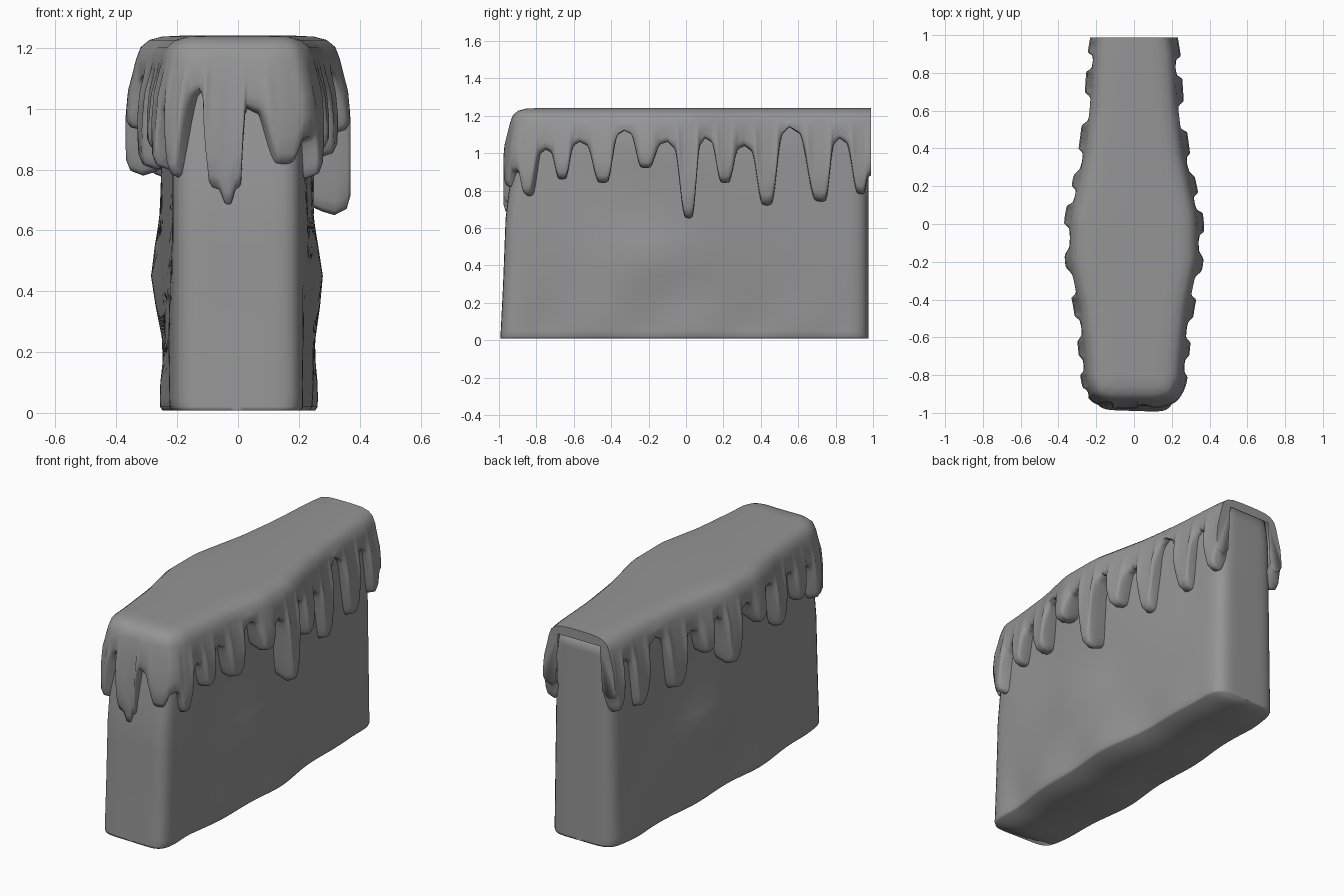
import bpy, bmesh, math
from mathutils import Vector

if "Cube" in bpy.data.objects:
    bpy.data.objects.remove(bpy.data.objects["Cube"])

grey = bpy.data.materials.new("mid_grey")
grey.diffuse_color = (0.3, 0.3, 0.3, 1)
grey.use_nodes = True
grey.node_tree.nodes["Principled BSDF"].inputs["Base Color"].default_value = grey.diffuse_color


def lerp_table(table, t):
    """Linear lookup in a list of (t, value) sorted by t."""
    if t <= table[0][0]:
        return table[0][1]
    for (a, va), (b, vb) in zip(table, table[1:]):
        if t <= b:
            return va + (vb - va) * (t - a) / (b - a)
    return table[-1][1]


def smoothstep(u):
    u = max(0.0, min(1.0, u))
    return u * u * (3 - 2 * u)


def resample(points, count, passes):
    """Evenly spaced, smoothed samples along an open polyline."""
    pts = [Vector(p) for p in points]
    dist = [0.0]
    for a, b in zip(pts, pts[1:]):
        dist.append(dist[-1] + (b - a).length)
    tx = [(d, p.x) for d, p in zip(dist, pts)]
    ty = [(d, p.y) for d, p in zip(dist, pts)]
    out = [Vector((lerp_table(tx, dist[-1] * i / (count - 1)),
                   lerp_table(ty, dist[-1] * i / (count - 1)))) for i in range(count)]
    for _ in range(passes):
        out = [out[0]] + [(out[i - 1] + out[i] * 2 + out[i + 1]) / 4
                          for i in range(1, count - 1)] + [out[-1]]
    return out


def mirrored(half):
    """Continue a right-hand outline round to the left."""
    return half + [(-x, y) for x, y in reversed(half)]


def finish(bm, name, angle):
    bmesh.ops.recalc_face_normals(bm, faces=bm.faces)
    mesh = bpy.data.meshes.new(name)
    bm.to_mesh(mesh)
    bm.free()
    mesh.materials.append(grey)
    obj = bpy.data.objects.new(name, mesh)
    bpy.context.collection.objects.link(obj)
    bpy.ops.object.select_all(action='DESELECT')
    obj.select_set(True)
    bpy.context.view_layer.objects.active = obj
    bpy.ops.object.shade_smooth_by_angle(angle=math.radians(angle))


# slab body: lofted rings, bulging sides, leaning front
half = [(0.0, 0.975), (0.15, 0.975), (0.19, 0.955), (0.203, 0.9), (0.212, 0.7), (0.236, 0.3),
        (0.248, 0), (0.246, -0.3), (0.23, -0.6), (0.215, -0.9), (0.2, -0.975), (0.17, -0.99)]
outline = resample(mirrored(half), 181, 4)
front_lean = [(0, 0), (0.3, 0.015), (0.7, 0.03), (0.95, 0.07), (1.2, 0.11)]
levels = [0.008, 0.02, 0.05, 0.1, 0.17, 0.25, 0.35, 0.45, 0.55, 0.65, 0.8, 0.95, 1.05, 1.12, 1.2]
bm = bmesh.new()
rings = []
for z in levels:
    ring = []
    for p in outline:
        side = 1 if p.x > 0 else -1
        flank = smoothstep((0.93 - abs(p.y)) / 0.2)
        bump = 0.036 * math.exp(-((z - 0.45) / 0.15) ** 2 - ((p.y + 0.15 * side) / 0.25) ** 2)
        bump += 0.012 * math.sin(11 * p.y + side) * math.exp(-((z - 0.08) / 0.12) ** 2)
        bump += 0.007 * math.sin(5 * p.y + 6 * z + 2 * side)
        k = 1 + flank * bump / 0.24
        k += smoothstep((p.y - 0.6) / 0.3) * 0.08 * (0.5 - z)    # back end narrows upward
        k *= 1 - 0.12 * smoothstep((z - 1.08) / 0.1)
        if z < 0.01:
            k -= 0.03
        y = p.y
        if y < 0:
            y += lerp_table(front_lean, z) * smoothstep(-y) - 0.03 * p.x * smoothstep(-y * 4 - 3)
        ring.append(bm.verts.new((p.x * k, y, z)))
    rings.append(ring)
n = len(outline)
# the last sample of each ring repeats the first; they are welded below
for a, b in zip(rings, rings[1:]):
    for i in range(n - 1):
        bm.faces.new((a[i], a[i + 1], b[i + 1], b[i]))
# bottom and top closed by cross strips
for ring in (rings[0], rings[-1]):
    for i in range(n // 2 - 1):
        bm.faces.new((ring[i], ring[i + 1], ring[n - 2 - i], ring[n - 1 - i]))
    bm.faces.new((ring[n // 2 - 1], ring[n // 2], ring[n // 2 + 1]))
bmesh.ops.remove_doubles(bm, verts=bm.verts, dist=0.0005)
finish(bm, "slab_body", 120)

# icing: rounded rim swept round sides and front, lower edge hanging in drips
half = [(0.2, 0.988), (0.215, 0.9), (0.235, 0.6), (0.268, 0.35), (0.338, 0.03), (0.34, -0.2),
        (0.287, -0.45), (0.26, -0.7), (0.25, -0.84), (0.21, -0.92), (0.13, -0.945)]
path = resample(mirrored(half), 640, 30)

# drip tips and gaps alternate along the rim: (position, height)
right = [(0.985, .88), (0.94, .78), (0.82, 1.08), (0.73, .74), (0.55, 1.14), (0.43, .72),
         (0.31, 1.04), (0.21, .84), (0.10, 1.08), (0.02, .65), (-0.10, 1.06), (-0.22, .92),
         (-0.33, 1.12), (-0.44, .84), (-0.57, 1.06), (-0.66, .86), (-0.75, 1.02), (-0.85, .77)]
front = [(0.22, .90), (0.15, .81), (0.03, 1.0), (0.0, .73), (-0.03, .67), (-0.075, .73),
         (-0.13, 1.06), (-0.205, .77)]
left = [(-0.88, .98), (-0.83, .8), (-0.75, 1.02), (-0.66, .86), (-0.55, 1.06), (-0.44, .8),
        (-0.32, 1.1), (-0.2, .93), (-0.07, 1.08), (0.06, .78), (0.15, 1.08), (0.23, .9),
        (0.33, 1.06), (0.45, .77), (0.61, 1.12), (0.76, .77), (0.86, 1.08), (0.94, .8),
        (0.985, .9)]


def nearest(test, value):
    ids = [i for i, p in enumerate(path) if test(p)]
    return min(ids, key=lambda i: abs(value(path[i])))


keys = [(nearest(lambda p: p.x > 0.1, lambda p: p.y - y), z) for y, z in right]
keys += [(nearest(lambda p: p.y < -0.85, lambda p: p.x - x), z) for x, z in front]
keys += [(nearest(lambda p: p.x < -0.1, lambda p: p.y - y), z) for y, z in left]
keys.sort()


def edge_height(i):
    if i <= keys[0][0]:
        return keys[0][1]
    for (a, za), (b, zb) in zip(keys, keys[1:]):
        if i <= b:
            u = (i - a) / max(1, b - a)
            u = u if za < zb else 1 - u
            lo, hi = min(za, zb), max(za, zb)
            return lo + (hi - lo) * (0.8 * smoothstep((u - 0.2) / 0.5) + 0.2 * u ** 1.5)
    return keys[-1][1]


rim = [(-0.15, 1.24), (-0.09, 1.237), (-0.048, 1.226), (-0.02, 1.203), (-0.005, 1.165)]
bm = bmesh.new()
cols = []
m = len(path)
for i, p in enumerate(path):
    centre = Vector((max(-0.04, min(0.04, p.x)), max(p.y, -0.75)))
    out = (p - centre).normalized()
    zb = edge_height(i)
    drip = smoothstep((1.1 - zb) / 0.22)
    tuck = 0.05 + 0.05 * smoothstep(min(i, m - 1 - i) / 15)
    profile = list(rim)
    for t in (0.2, 0.45, 0.7, 0.88, 0.96):
        profile.append((0.032 * drip * smoothstep(t * 1.6) - (0.012 if t > 0.9 else 0),
                        1.165 + (zb - 1.165) * t))
    profile += [(-0.02, zb), (-tuck * 0.6, zb + 0.012), (-tuck, zb + 0.03)]
    cols.append([bm.verts.new((p.x + out.x * o, p.y + out.y * o, z)) for o, z in profile])
for a, b in zip(cols, cols[1:]):
    for j in range(len(a) - 1):
        bm.faces.new((a[j], b[j], b[j + 1], a[j + 1]))
# flat top, strip by strip, and the arch that closes the back end
for i in range(m // 2 - 1):
    bm.faces.new((cols[i][0], cols[i + 1][0], cols[m - 2 - i][0], cols[m - 1 - i][0]))
inner = [bm.verts.new((c[-1].co.x * 0.9, c[-1].co.y, 1.185)) for c in (cols[0], cols[-1])]
bm.faces.new(cols[0] + inner + cols[-1][::-1])
finish(bm, "dripping_icing", 75)
